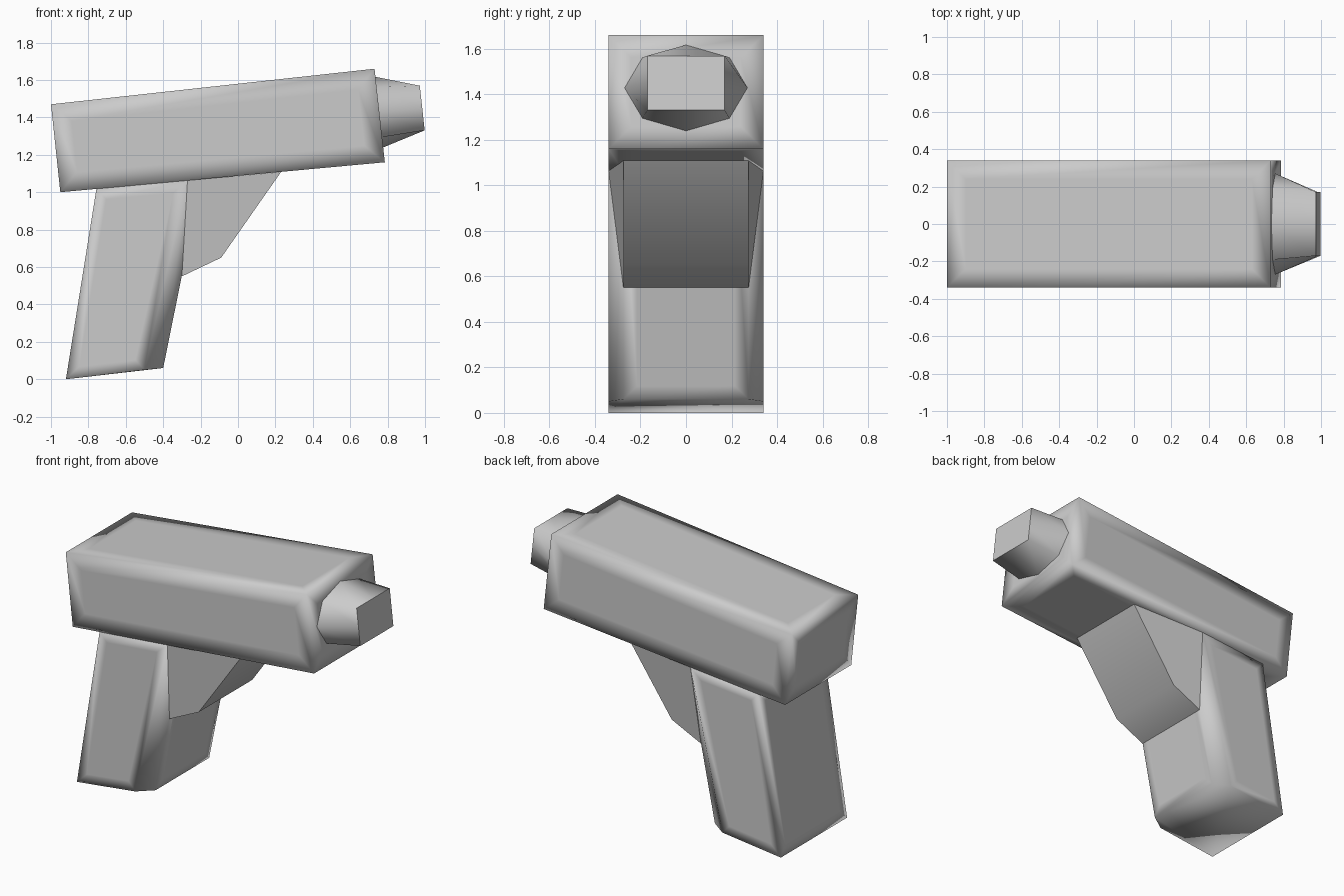
import bpy
import bmesh
import math

if "Cube" in bpy.data.objects:
    bpy.data.objects.remove(bpy.data.objects["Cube"], do_unlink=True)

grey = bpy.data.materials.new("light grey")
grey.use_nodes = True
colour = (0.6, 0.6, 0.6, 1)
grey.diffuse_color = colour
grey.node_tree.nodes["Principled BSDF"].inputs["Base Color"].default_value = colour


def loft(name, rings, inset=0.0, angle=180):
    """Join equal rings of points, cap both ends, add support loops, shade smooth."""
    bm = bmesh.new()
    loops = [[bm.verts.new(p) for p in ring] for ring in rings]
    for a, b in zip(loops, loops[1:]):
        for i in range(len(a)):
            j = (i + 1) % len(a)
            bm.faces.new((a[i], a[j], b[j], b[i]))
    bm.faces.new(loops[0])
    bm.faces.new(loops[-1])
    bmesh.ops.recalc_face_normals(bm, faces=bm.faces)
    if inset:
        big = [f for f in bm.faces if min(e.calc_length() for e in f.edges) > 2.2 * inset]
        bmesh.ops.inset_individual(bm, faces=big, thickness=inset, use_even_offset=True)
    mesh = bpy.data.meshes.new(name)
    bm.to_mesh(mesh)
    bm.free()
    mesh.materials.append(grey)
    obj = bpy.data.objects.new(name, mesh)
    bpy.context.collection.objects.link(obj)
    bpy.ops.object.select_all(action='DESELECT')
    obj.select_set(True)
    bpy.context.view_layer.objects.active = obj
    bpy.ops.object.shade_smooth_by_angle(angle=math.radians(angle))
    return obj


def mirrored(half):
    """Close a ring from its +y half by mirroring it to -y."""
    return half + [(x, -y, z) for x, y, z in reversed(half)]


W = 0.34    # half width of body and grip
N = 0.275   # half width of the narrow front faces

# Tilted body block
side = [(-1.0, 1.47), (0.73, 1.66), (0.785, 1.16), (-0.95, 1.0)]
loft("body", [[(x, y, z) for x, z in side] for y in (-W, W)], inset=0.1)

# Grip with chamfered front corners
grip_bottom = mirrored([(-0.92, W, 0.0), (-0.50, W, 0.05), (-0.40, N, 0.06)])
grip_top = mirrored([(-0.757, W, 1.018), (-0.27, W, 1.063), (-0.196, N, 1.07)])
loft("grip", [grip_bottom, grip_top], inset=0.06)

# Solid trigger wedge under the body, flaring back to the grip
wedge = [(-0.30, N, 0.55), (-0.09, N, 0.65), (0.23, N, 1.108), (-0.27, W, 1.063)]
loft("trigger_wedge", [wedge, [(x, -y, z) for x, y, z in wedge]], angle=60)

# Muzzle: oval octagon at the body tapering to a rectangular tip
tilt = math.radians(6.3)


def muzzle_ring(cx, cz, half_w, half_h, square):
    ring = []
    for i in range(8):
        c, s = math.cos(i * math.pi / 4), math.sin(i * math.pi / 4)
        k = 1 / max(abs(c), abs(s)) if square else 1
        u, v = half_w * c * k, half_h * s * k
        ring.append((cx - v * math.sin(tilt), u, cz + v * math.cos(tilt)))
    return ring


loft("muzzle", [muzzle_ring(0.755, 1.428, 0.27, 0.19, False),
                muzzle_ring(0.985, 1.45, 0.17, 0.12, True)], angle=70)
